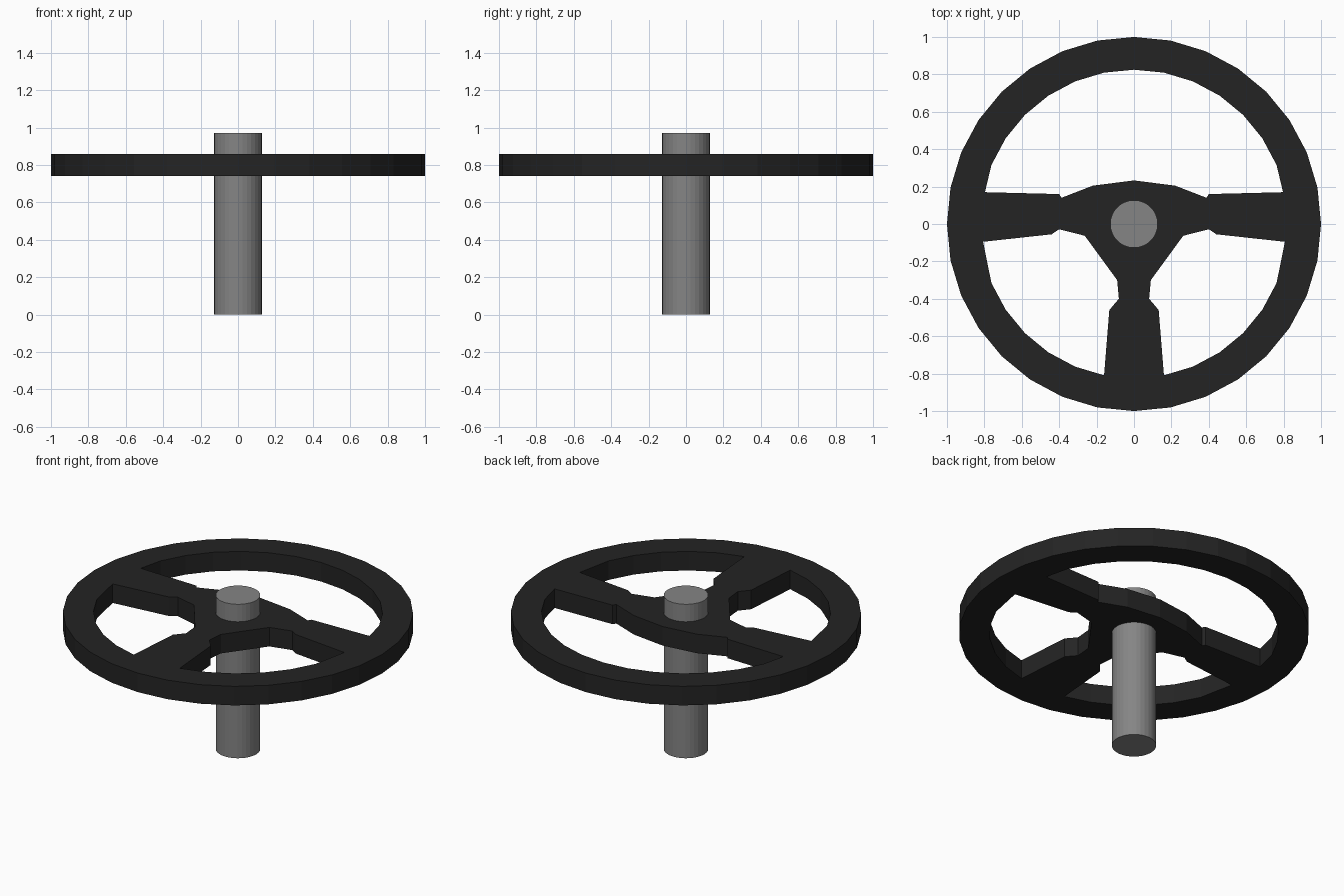
import bpy, bmesh, math

if "Cube" in bpy.data.objects:
    bpy.data.objects.remove(bpy.data.objects["Cube"])

Z0, Z1 = 0.74, 0.86
STEP = 2 * math.pi / 32


def material(name, v):
    m = bpy.data.materials.new(name)
    m.diffuse_color = (v, v, v, 1)
    m.use_nodes = True
    m.node_tree.nodes["Principled BSDF"].inputs["Base Color"].default_value = m.diffuse_color
    return m


def arc(r, first, last):
    # polygon points in 1/32 turn steps
    return [(r * math.cos(i * STEP), r * math.sin(i * STEP)) for i in range(first, last + 1)]


def finish(bm, name, mat):
    bmesh.ops.recalc_face_normals(bm, faces=bm.faces)
    me = bpy.data.meshes.new(name)
    bm.to_mesh(me)
    bm.free()
    me.materials.append(mat)
    ob = bpy.data.objects.new(name, me)
    bpy.context.collection.objects.link(ob)
    return ob


def mirror(pts):
    return [(-x, y) for x, y in pts]


black = material("black rim", 0.0175)
grey = material("grey steel", 0.235)

# wheel outlines: rim, upper opening, two lower openings
rim = arc(1.0, 0, 31)
hub_top = [(0.40, 0.16), (0.388, 0.14), (0.22, 0.205)]
upper = ([(0.797, 0.17)] + arc(0.825, 2, 14) + [(-0.797, 0.17)]
         + mirror(hub_top) + [(0, 0.233)] + hub_top[::-1])
lower = ([(0.807, -0.095), (0.44, -0.055), (0.40, -0.028), (0.263, -0.063),
          (0.09, -0.30), (0.081, -0.40), (0.132, -0.46), (0.16, -0.809)]
         + arc(0.825, -6, -2))

# wheel with three spokes
bm = bmesh.new()
edges = []
for loop in (rim, upper, lower, mirror(lower)):
    vs = [bm.verts.new((x, y, Z0)) for x, y in loop]
    edges += [bm.edges.new((vs[i - 1], vs[i])) for i in range(len(vs))]
bmesh.ops.triangle_fill(bm, edges=edges, use_beauty=True, normal=(0, 0, 1))
ext = bmesh.ops.extrude_face_region(bm, geom=bm.faces[:], use_keep_orig=True)
for g in ext["geom"]:
    if isinstance(g, bmesh.types.BMVert):
        g.co.z = Z1
finish(bm, "steering_wheel", black)

# steering column
bm = bmesh.new()
bmesh.ops.create_cone(bm, cap_ends=True, segments=32, radius1=0.127, radius2=0.127, depth=0.97)
bmesh.ops.translate(bm, verts=bm.verts, vec=(0, 0, 0.485))
finish(bm, "steering_column", grey)
